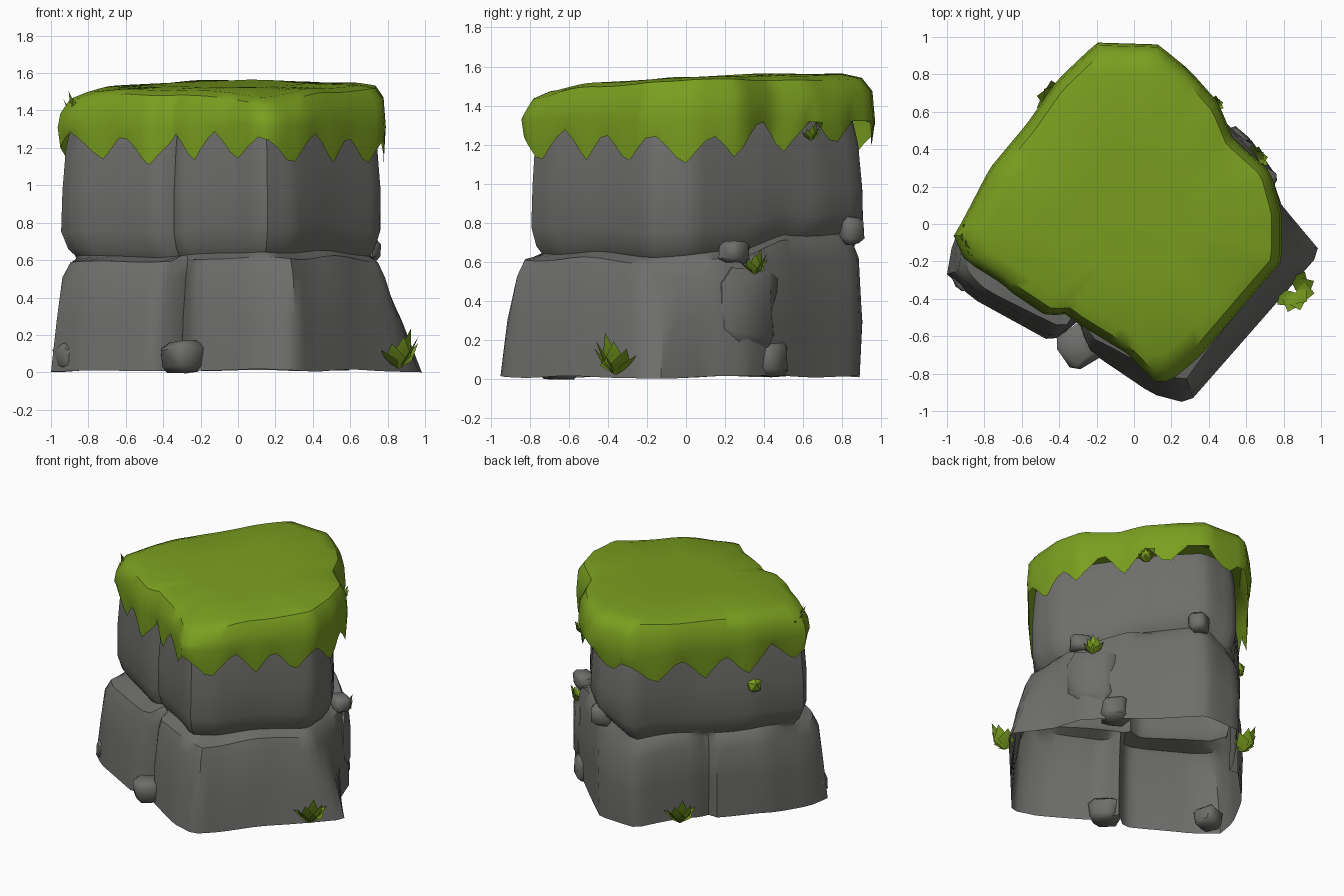
import bpy, bmesh, math, random
from mathutils import Vector, noise

if "Cube" in bpy.data.objects:
    bpy.data.objects.remove(bpy.data.objects["Cube"])

random.seed(4)
N = 96  # samples around the rock


def material(name, color):
    m = bpy.data.materials.new(name)
    m.diffuse_color = (*color, 1)
    m.use_nodes = True
    m.node_tree.nodes["Principled BSDF"].inputs["Base Color"].default_value = m.diffuse_color
    return m


ROCK = material("grey rock", (0.155, 0.155, 0.148))
GRASS = material("moss green", (0.195, 0.345, 0.014))


def finish(name, bm, mat, angle=40):
    bmesh.ops.recalc_face_normals(bm, faces=bm.faces)
    me = bpy.data.meshes.new(name)
    bm.to_mesh(me)
    bm.free()
    me.materials.append(mat)
    ob = bpy.data.objects.new(name, me)
    bpy.context.collection.objects.link(ob)
    bpy.ops.object.select_all(action='DESELECT')
    ob.select_set(True)
    bpy.context.view_layer.objects.active = ob
    bpy.ops.object.shade_smooth_by_angle(angle=math.radians(angle))
    return ob


def radius(poly, a):
    """Distance from the axis to the outline in direction a."""
    d = Vector((math.cos(a), math.sin(a)))
    best = 0
    for i, p in enumerate(poly):
        p, q = Vector(p), Vector(poly[(i + 1) % len(poly)])
        e = q - p
        den = d.x * e.y - d.y * e.x
        if abs(den) < 1e-9:
            continue
        t = (p.x * e.y - p.y * e.x) / den
        u = (p.x * d.y - p.y * d.x) / den
        if t > 0 and -1e-6 <= u <= 1 + 1e-6:
            best = max(best, t)
    return best


def sampled(poly):
    return [radius(poly, 2 * math.pi * i / N) for i in range(N)]


def loft(bm, rings):
    """Skin rings of points; the shell stays open at both ends."""
    loops = [[bm.verts.new(p) for p in r] for r in rings]
    for lo, hi in zip(loops, loops[1:]):
        for i in range(N):
            j = (i + 1) % N
            bm.faces.new((lo[i], lo[j], hi[j], hi[i]))
    return loops


def ring(rad, scale, zfun):
    pts = []
    for i, r in enumerate(rad):
        a = 2 * math.pi * i / N
        x, y = r * scale * math.cos(a), r * scale * math.sin(a)
        pts.append(Vector((x, y, zfun(i, x, y))))
    return pts


# Plan outlines, with notches where the cracks between the blocks run
base = [(0.1, -0.91), (0.29, -0.96), (1.0, -0.15), (0.79, 0.1), (0.72, 0.3), (0.4, 0.6),
        (0.1, 0.89), (-0.2, 0.89), (-0.47, 0.5), (-0.49, 0.43), (-0.56, 0.44), (-0.84, 0.15),
        (-0.97, -0.1), (-1.0, -0.27), (-0.86, -0.4), (-0.46, -0.62), (-0.36, -0.6), (-0.3, -0.52),
        (-0.24, -0.68)]
ledge = [(0.05, -0.78), (0.28, -0.87), (0.78, -0.22), (0.74, 0.18), (0.66, 0.36), (0.38, 0.62),
         (0.1, 0.88), (-0.2, 0.87), (-0.46, 0.5), (-0.47, 0.43), (-0.55, 0.43), (-0.78, 0.2),
         (-0.92, -0.12), (-0.93, -0.26), (-0.82, -0.36), (-0.42, -0.56), (-0.34, -0.55), (-0.28, -0.47),
         (-0.24, -0.63)]
upper = [(0.14, -0.8), (0.3, -0.7), (0.76, -0.18), (0.76, 0.03), (0.52, 0.4), (0.32, 0.68),
         (0.1, 0.9), (-0.16, 0.9), (-0.46, 0.52), (-0.75, 0.24), (-0.94, -0.06), (-0.88, -0.19),
         (-0.45, -0.45), (-0.39, -0.46), (-0.35, -0.41), (-0.32, -0.49), (0.0, -0.69)]
turf = [(0.13, -0.86), (0.22, -0.82), (0.36, -0.7), (0.6, -0.42), (0.79, -0.2), (0.79, 0.06),
        (0.73, 0.28), (0.53, 0.46), (0.45, 0.65), (0.3, 0.82), (0.13, 0.96), (-0.2, 0.97),
        (-0.41, 0.77), (-0.57, 0.54), (-0.77, 0.3), (-0.9, 0.05), (-0.95, -0.1), (-0.65, -0.37),
        (-0.47, -0.49), (-0.35, -0.48), (-0.04, -0.69)]
B, L, U, T = map(sampled, (base, ledge, upper, turf))
T = [max(t, u + 0.025) for t, u in zip(T, U)]  # turf always overhangs the rock
mid = [b * 0.45 + l * 0.55 for b, l in zip(B, L)]


def wavy(z, amp, lift=0.0):
    """Height with gentle waves; the seam rises on the back right side."""
    def f(i, x, y):
        side = min(1, max(0, (y - 0.3) / 0.2)) * min(1, max(0, (x + 0.15) / 0.2))
        return z + amp * noise.noise(Vector((x * 2.2, y * 2.2, 1.7))) + lift * side
    return f


# Rock: two courses of rounded blocks, hollow, parted by a seam
bm = bmesh.new()
levels = [(B, 1, 0.02, 0.02, 0), (mid, 1.015, 0.3, 0.03, 0), (L, 1.01, 0.53, 0.04, 0.09),
          (L, 0.965, 0.61, 0.04, 0.1), (U, 0.93, 0.64, 0.04, 0.1), (U, 0.965, 0.675, 0.04, 0.1),
          (U, 1.0, 0.77, 0.04, 0.08), (U, 1.0, 0.98, 0.03, 0), (U, 0.98, 1.2, 0.02, 0),
          (U, 0.95, 1.32, 0, 0)]
loft(bm, [ring(r, s, wavy(z, w, k)) for r, s, z, w, k in levels])
for v in bm.verts:
    if 0.1 < v.co.z < 1.1:
        k = 1 + 0.02 * noise.noise(v.co * 3)
        v.co.x *= k
        v.co.y *= k
lowest = min(v.co.z for v in bm.verts)
for v in bm.verts:
    v.co.z -= lowest * max(0, 1 - v.co.z)
finish("rock_body", bm, ROCK)

# Turf cap with a zigzag hanging fringe
drops = [random.uniform(-0.03, 0.03) for _ in range(N)]


def fringe(i, x, y):
    tooth = (1.12, 1.18, 1.235, 1.265, 1.22, 1.16)[i % 6]
    back = 0.07 if y > 0.25 and x > 0 else 0
    return tooth + drops[i // 3] + back


def top(z):
    return lambda i, x, y: (z + 0.045 * y - 0.07 * max(0, -y - 0.5) - 0.1 * max(0, -x - 0.6)
                            + 0.08 * max(0, x - 0.3) + 0.02 * noise.noise(Vector((x, y, 0)) * 2.5))


bm = bmesh.new()
loops = loft(bm, [ring(T, 0.985, fringe), ring(T, 1.0, wavy(1.32, 0.03)), ring(T, 0.985, top(1.43)),
                  ring(T, 0.93, top(1.50)), ring(T, 0.83, top(1.525)), ring(T, 0.45, top(1.54))])
bm.faces.new(loops[-1])
finish("turf_cap", bm, GRASS)


# Loose stones around the foot and on the seam
def stone(name, loc, size, turn=0.0):
    bm = bmesh.new()
    bmesh.ops.create_cube(bm, size=1)
    bmesh.ops.bevel(bm, geom=bm.edges[:], offset=0.2, segments=1, affect='EDGES')
    for v in bm.verts:
        v.co += noise.noise_vector(v.co * 2 + Vector(loc)) * 0.12
        v.co.x *= size[0]
        v.co.y *= size[1]
        v.co.z *= size[2]
    ob = finish(name, bm, ROCK, 50)
    ob.location = loc
    ob.rotation_euler.z = turn


stone("foot_stone_front", (-0.29, -0.66, 0.08), (0.19, 0.2, 0.16), 0.6)
stone("foot_stone_left", (-0.89, -0.27, 0.08), (0.16, 0.16, 0.14), 0.3)
stone("foot_stone_back", (0.52, 0.42, 0.1), (0.18, 0.18, 0.17), 0.8)
stone("side_boulder", (0.6, 0.3, 0.36), (0.22, 0.34, 0.42), 0.6)
stone("seam_stone", (0.68, 0.25, 0.65), (0.13, 0.15, 0.11), 0.9)
stone("back_knob", (0.12, 0.84, 0.76), (0.14, 0.12, 0.14), 0.5)


# Leafy tufts: fans of pointed, folded blades
def tuft(name, loc, size, out):
    bm = bmesh.new()
    for k in range(7):
        a = out + (k - 3) * 0.6
        lean = 0.35 + 0.45 * abs(k - 3) / 3
        h = size * (1 - 0.13 * abs(k - 3))
        d = Vector((math.cos(a), math.sin(a), 0))
        s = Vector((-d.y, d.x, 0)) * size * 0.26
        up = Vector((0, 0, 1))
        root = d * size * 0.03
        knee = d * h * lean * 0.5 + up * h * 0.35
        tip = d * h * lean * 1.1 + up * h * (1.15 - 0.5 * lean)
        r, l, m, q, t = [bm.verts.new(p) for p in (root, knee - s, knee + d * size * 0.06, knee + s, tip)]
        for f in ((r, l, m), (r, m, q), (l, t, m), (m, t, q)):
            bm.faces.new(f)
    ob = finish(name, bm, GRASS, 30)
    ob.location = loc


tuft("tuft_right", (0.86, -0.36, 0.02), 0.22, -0.7)
tuft("tuft_back", (-0.42, 0.67, 0.02), 0.21, 2.4)
tuft("tuft_seam", (0.65, 0.35, 0.53), 0.14, 0.7)
tuft("tuft_top_left", (-0.83, -0.08, 1.29), 0.22, 3.6)
tuft("tuft_top_back", (0.43, 0.64, 1.22), 0.1, 0.8)

# Small moss patch on the back left face
bm = bmesh.new()
bmesh.ops.create_icosphere(bm, subdivisions=1, radius=0.06)
finish("moss_patch", bm, GRASS).location = (-0.73, 0.23, 0.98)
